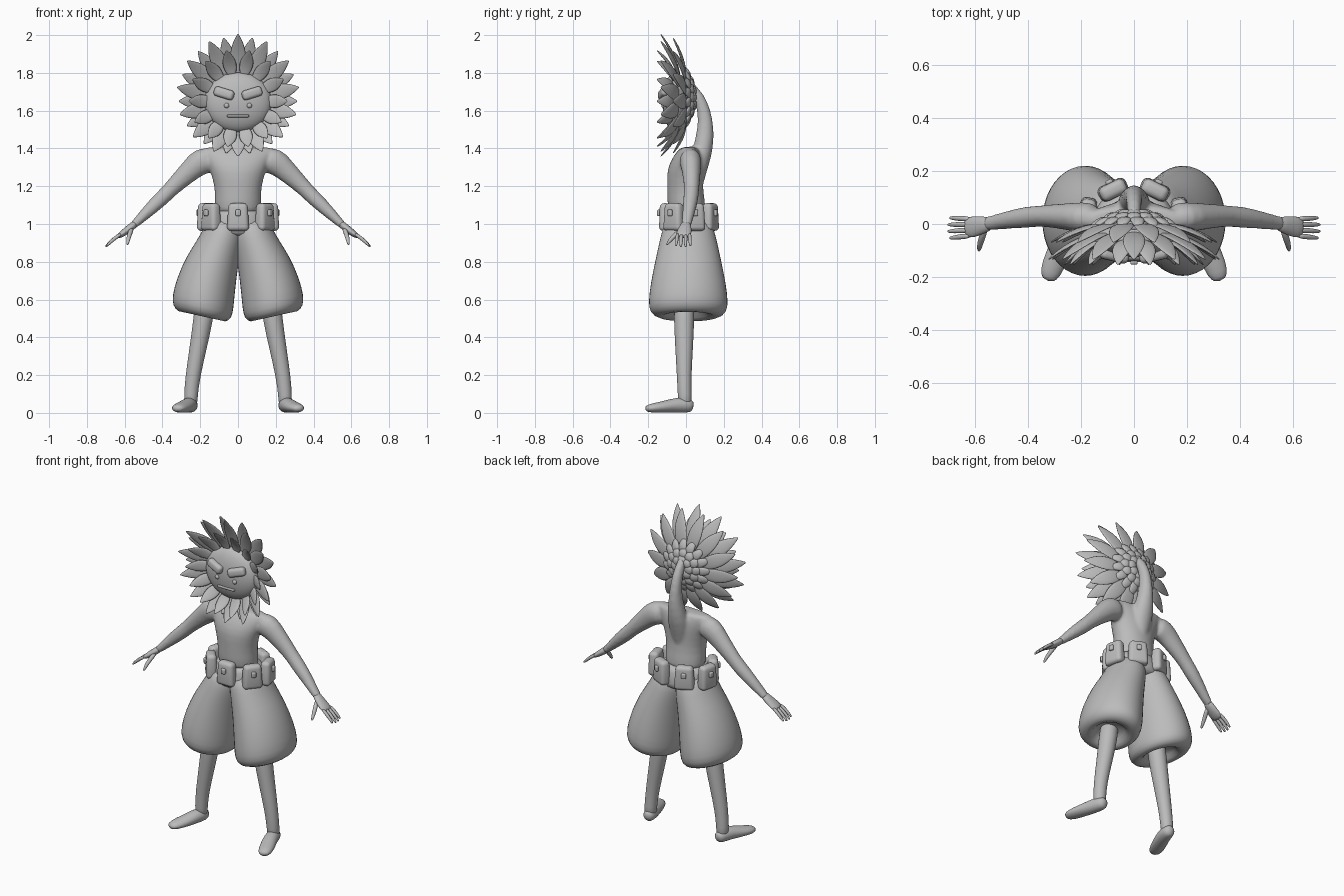
import bpy, bmesh
from math import sin, cos, pi, tau
from mathutils import Vector, Matrix

if "Cube" in bpy.data.objects:
    bpy.data.objects.remove(bpy.data.objects["Cube"], do_unlink=True)

grey = bpy.data.materials.new("plain_grey")
grey.use_nodes = True
grey.diffuse_color = (0.5, 0.5, 0.5, 1)
grey.node_tree.nodes["Principled BSDF"].inputs["Base Color"].default_value = (0.5, 0.5, 0.5, 1)

SIDES = (1, -1)
X, Y = Vector((1, 0, 0)), Vector((0, 1, 0))


def loft(bm, rings, ref=X, n=14, axis=None, side=1):
    """Skin elliptical rings (x, y, z, radius along ref, radius across)."""
    pts = [Vector(r[:3]) for r in rings]
    loops = []
    for i, r in enumerate(rings):
        t = axis or pts[min(i + 1, len(pts) - 1)] - pts[max(i - 1, 0)]
        t = t.normalized()
        u = (ref - t * ref.dot(t)).normalized()
        w = t.cross(u)
        loop = []
        for k in range(n):
            a = tau * k / n
            p = pts[i] + u * r[3] * cos(a) + w * r[4] * sin(a)
            loop.append(bm.verts.new((p.x * side, p.y, p.z)))
        loops.append(loop)
    for a, b in zip(loops, loops[1:]):
        for k in range(n):
            bm.faces.new((a[k], a[(k + 1) % n], b[(k + 1) % n], b[k]))
    bm.faces.new(loops[0])
    bm.faces.new(loops[-1][::-1])


def finish(name, bm, subdiv=1, bevel=0, voxel=0):
    bmesh.ops.recalc_face_normals(bm, faces=bm.faces)
    me = bpy.data.meshes.new(name)
    bm.to_mesh(me)
    bm.free()
    for p in me.polygons:
        p.use_smooth = True
    me.materials.append(grey)
    ob = bpy.data.objects.new(name, me)
    bpy.context.collection.objects.link(ob)
    if bevel:
        m = ob.modifiers.new("bevel", "BEVEL")
        m.width, m.segments = bevel, 4
    if subdiv:
        m = ob.modifiers.new("subdivide", "SUBSURF")
        m.levels = m.render_levels = subdiv
    if voxel:
        m = ob.modifiers.new("blend", "REMESH")
        m.mode, m.voxel_size, m.use_smooth_shade = "VOXEL", voxel, True
        m = ob.modifiers.new("soften", "SMOOTH")
        m.factor, m.iterations = 0.5, 6
    return ob


def box(bm, matrix, taper=1):
    new = bmesh.ops.create_cube(bm, size=1)["verts"]
    for v in new:
        if v.co.z > 0:
            v.co.x *= taper
            v.co.y *= taper
        v.co = matrix @ v.co


def ball(bm, loc, size, u=24, v=16):
    m = Matrix.Translation(loc) @ Matrix.Diagonal((*size, 1))
    bmesh.ops.create_uvsphere(bm, u_segments=u, v_segments=v, radius=1, matrix=m)


# Torso, neck stem and arms blended into one skin
bm = bmesh.new()
loft(bm, [(0, .01, 1.03, .13, .105), (0, .0, 1.12, .122, .1), (0, -.005, 1.2, .125, .095),
          (0, -.005, 1.28, .148, .098), (0, .005, 1.34, .175, .085),
          (0, .015, 1.39, .2, .06), (0, .02, 1.41, .19, .04)], axis=Vector((0, 0, 1)), n=20)
loft(bm, [(0, .03, 1.15, .04, .05), (0, .06, 1.27, .06, .045), (0, .085, 1.37, .065, .055),
          (0, .1, 1.46, .045, .05), (0, .105, 1.55, .034, .04), (0, .085, 1.64, .03, .034),
          (0, .045, 1.71, .026, .028), (0, -.02, 1.75, .025, .025)])
for s in SIDES:
    loft(bm, [(.13, .02, 1.34, .06, .07), (.2, .025, 1.335, .06, .075), (.25, .028, 1.285, .052, .06),
              (.31, .03, 1.23, .045, .05), (.36, .03, 1.18, .04, .042), (.41, .025, 1.13, .042, .042),
              (.48, .015, 1.065, .034, .034), (.54, .003, 1.005, .028, .023),
              (.565, 0, .985, .028, .02)], ref=Y, side=s)
finish("body", bm, voxel=.009)

# Hands: palm, four fingers and a thumb
for s, label in zip(SIDES, ("left", "right")):
    bm = bmesh.new()
    loft(bm, [(.535, .003, 1.01, .024, .02), (.57, -.004, .98, .034, .021),
              (.61, -.012, .95, .042, .018), (.64, -.014, .93, .038, .012)], ref=Y, side=s)
    for k in range(4):
        y = -.044 + .021 * k
        reach = .94 if k in (0, 3) else 1.02
        loft(bm, [(.615, y, .95, .011, .011), (.615 + .045 * reach, y * 1.1, .95 - .03 * reach, .011, .011),
                  (.615 + .078 * reach, y * 1.2, .95 - .063 * reach, .008, .008),
                  (.615 + .085 * reach, y * 1.2, .95 - .071 * reach, .004, .004)], ref=Y, n=8, side=s)
    loft(bm, [(.56, -.015, .98, .014, .014), (.575, -.055, .945, .014, .014),
              (.583, -.088, .91, .011, .011), (.585, -.103, .888, .005, .005)], n=8, side=s)
    finish(label + "_hand", bm)

    # Leg and foot
    bm = bmesh.new()
    loft(bm, [(.17, -.01, .62, .055, .055), (.183, -.01, .5, .054, .056), (.212, -.01, .34, .046, .048),
              (.24, -.01, .19, .04, .039), (.25, -.007, .09, .037, .037),
              (.25, -.005, .03, .037, .037)], side=s)
    loft(bm, [(.243, .04, .032, .022, .026), (.247, .012, .04, .04, .04), (.262, -.05, .042, .042, .042),
              (.29, -.12, .031, .046, .031), (.316, -.185, .025, .042, .025),
              (.325, -.215, .022, .022, .014)], side=s)
    finish(label + "_leg", bm)

    # Balloon trouser leg with the hem turned inward
    bm = bmesh.new()
    loft(bm, [(.06, .01, 1.03, .085, .115), (.075, .012, .96, .108, .142), (.1, .012, .89, .12, .158),
              (.137, .012, .8, .141, .178), (.17, .012, .68, .16, .203), (.186, .012, .585, .168, .214),
              (.19, .012, .535, .162, .207), (.192, .012, .505, .13, .165), (.19, .01, .515, .088, .11),
              (.185, .005, .57, .07, .085)], axis=Vector((.22, 0, -1)), n=20, side=s)
    finish(label + "_trouser_leg", bm)

# Waistband
bm = bmesh.new()
loft(bm, [(0, .012, .93, .15, .13), (0, .012, .97, .165, .135), (0, .012, 1.05, .15, .12),
          (0, .01, 1.08, .13, .108)], axis=Vector((0, 0, 1)), n=20)
finish("waistband", bm)

# Seven belt pouches with studs
pouches, studs = bmesh.new(), bmesh.new()
for k in range(7):
    a = tau * k / 7
    place = Matrix.Translation((.182 * sin(a), .015 - .125 * cos(a), 1.037)) @ Matrix.Rotation(a, 4, "Z")
    box(pouches, place @ Matrix.Diagonal((.118, .066, .146, 1)), taper=.86)
    box(studs, place @ Matrix.Translation((0, -.034, .022)) @ Matrix.Diagonal((.028, .018, .034, 1)))
finish("belt_pouches", pouches, bevel=.022, subdiv=0)
finish("pouch_studs", studs, bevel=.007, subdiv=0)

# Flower head
HZ = 1.65
LEAF = ((0, .4), (.2, .75), (.45, 1), (.7, .85), (.9, .38), (1, .04))
SCALE = ((0, .5), (.25, .9), (.6, 1), (.88, .65), (1, .25))


def petal(bm, a, r0, y0, r1, y1, width, shape, thick=.009, z=HZ):
    out = Vector((cos(a), 0, sin(a)))
    rings = []
    for t, w in shape:
        p = out * (r0 + (r1 - r0) * t)
        y = y0 + (y1 - y0) * t + .02 * sin(pi * t)
        rings.append((p.x, y, z + p.z, width * w, thick * (.3 + .7 * w)))
    loft(bm, rings, ref=Vector((-sin(a), 0, cos(a))), n=8)


bm = bmesh.new()
# rows: count, phase, inner radius, inner y, outer radius, outer y, half width
for count, phase, r0, y0, r1, y1, w in ((14, .5, .13, -.06, .262, -.155, .042),
                                        (14, 0, .11, -.03, .325, -.135, .05),
                                        (14, .5, .09, 0, .315, -.07, .05)):
    for k in range(count):
        a = pi / 2 + tau * (k + phase) / count
        petal(bm, a, r0, y0, r1 + (.032 if r1 > .3 else .015) * sin(a), y1, w, LEAF)
finish("petals", bm)

bm = bmesh.new()
for count, r0, y0, r1, y1 in ((15, .075, .012, .165, -.015), (12, .05, .025, .12, .008),
                              (8, .015, .032, .08, .025)):
    for k in range(count):
        petal(bm, tau * (k + count % 2 / 2) / count, r0, y0, r1, y1, .031, SCALE, .013, 1.67)
finish("sepals", bm)

bm = bmesh.new()
ball(bm, (0, -.012, 1.665), (.12, .035, .12))
finish("flower_base", bm, subdiv=0)

# Face
bm = bmesh.new()
ball(bm, (0, -.055, HZ - .005), (.178, .07, .158), 32, 20)
finish("face", bm, subdiv=0)

brows, eyes = bmesh.new(), bmesh.new()
for s in SIDES:
    box(brows, Matrix.Translation((.074 * s, -.118, 1.692)) @ Matrix.Rotation(-.3 * s, 4, "Y")
        @ Matrix.Rotation(.22 * s, 4, "Z") @ Matrix.Diagonal((.11, .045, .052, 1)))
    ball(eyes, (.06 * s, -.118, 1.627), (.014, .012, .014), 12, 8)
finish("eyebrows", brows, bevel=.018, subdiv=0)
finish("eyes", eyes, subdiv=0)

bm = bmesh.new()
box(bm, Matrix.Translation((0, -.115, 1.572)) @ Matrix.Diagonal((.115, .02, .014, 1)))
finish("mouth", bm, bevel=.005, subdiv=0)
